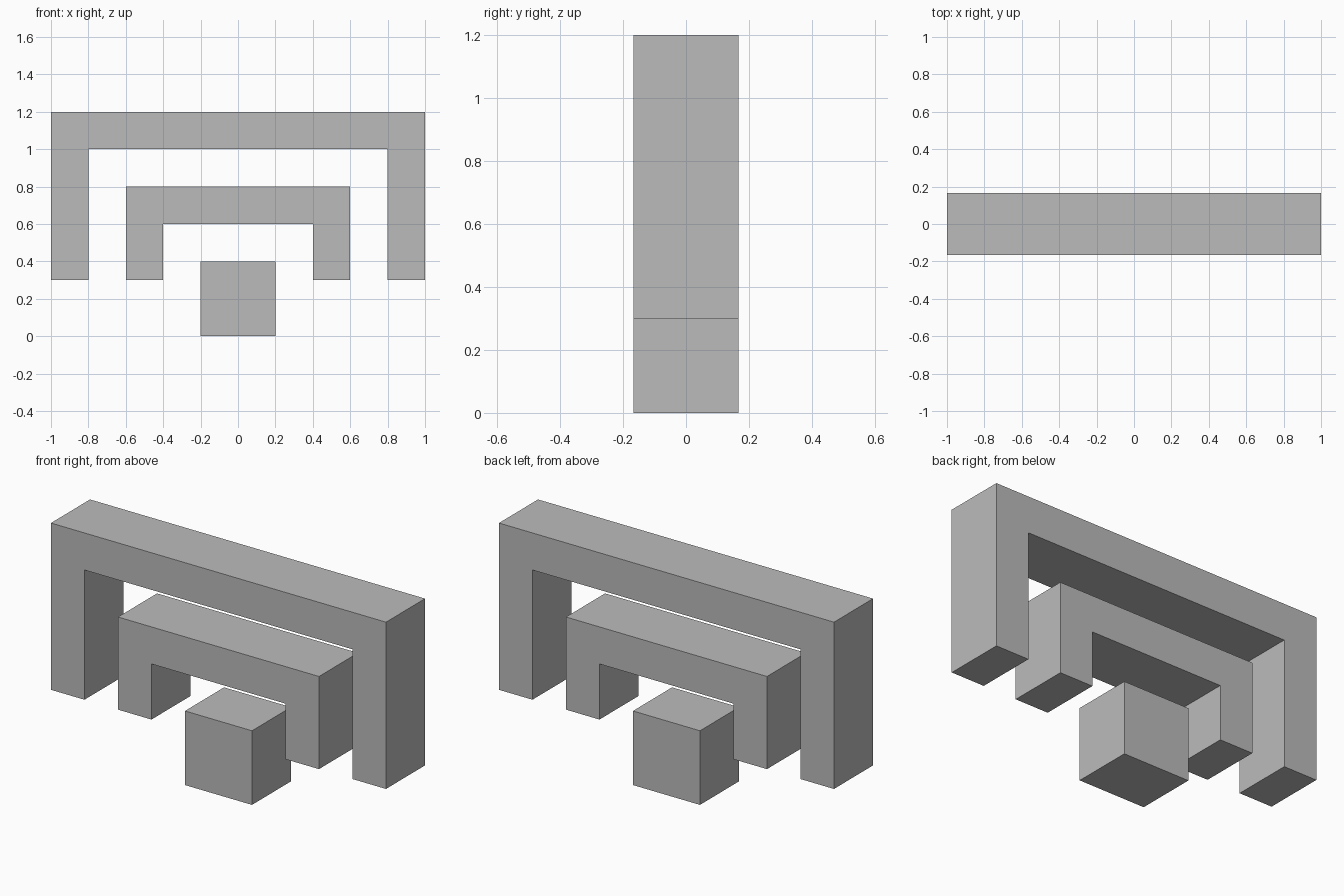
import bpy
import bmesh

cube = bpy.data.objects.get("Cube")
if cube:
    bpy.data.objects.remove(cube, do_unlink=True)

DEPTH = 0.333
BAR = 0.2

# Single grey material
grey = bpy.data.materials.new("plain grey")
grey.use_nodes = True
colour = (0.5, 0.5, 0.5, 1)
grey.diffuse_color = colour
grey.node_tree.nodes["Principled BSDF"].inputs["Base Color"].default_value = colour


def extrude_profile(name, profile):
    """Extrude an x-z outline along y, centred on y = 0."""
    bm = bmesh.new()
    face = bm.faces.new([bm.verts.new((x, -DEPTH / 2, z)) for x, z in profile])
    result = bmesh.ops.extrude_face_region(bm, geom=[face])
    verts = [v for v in result["geom"] if isinstance(v, bmesh.types.BMVert)]
    bmesh.ops.translate(bm, verts=verts, vec=(0, DEPTH, 0))
    bmesh.ops.recalc_face_normals(bm, faces=bm.faces)
    mesh = bpy.data.meshes.new(name)
    bm.to_mesh(mesh)
    bm.free()
    mesh.materials.append(grey)
    obj = bpy.data.objects.new(name, mesh)
    bpy.context.collection.objects.link(obj)


def arch(name, half_width, bottom, top):
    """Square arch: two legs joined by a lintel of the same thickness."""
    inner = half_width - BAR
    right = [(-half_width, bottom), (-half_width, top)]
    left = [(half_width, top), (half_width, bottom)]
    opening = [(inner, bottom), (inner, top - BAR),
               (-inner, top - BAR), (-inner, bottom)]
    extrude_profile(name, right + left + opening)


# Nested arches
arch("outer_arch", 1.0, 0.3, 1.2)
arch("inner_arch", 0.6, 0.3, 0.8)

# Centre block
extrude_profile("centre_block", [(-0.2, 0), (-0.2, 0.4), (0.2, 0.4), (0.2, 0)])
